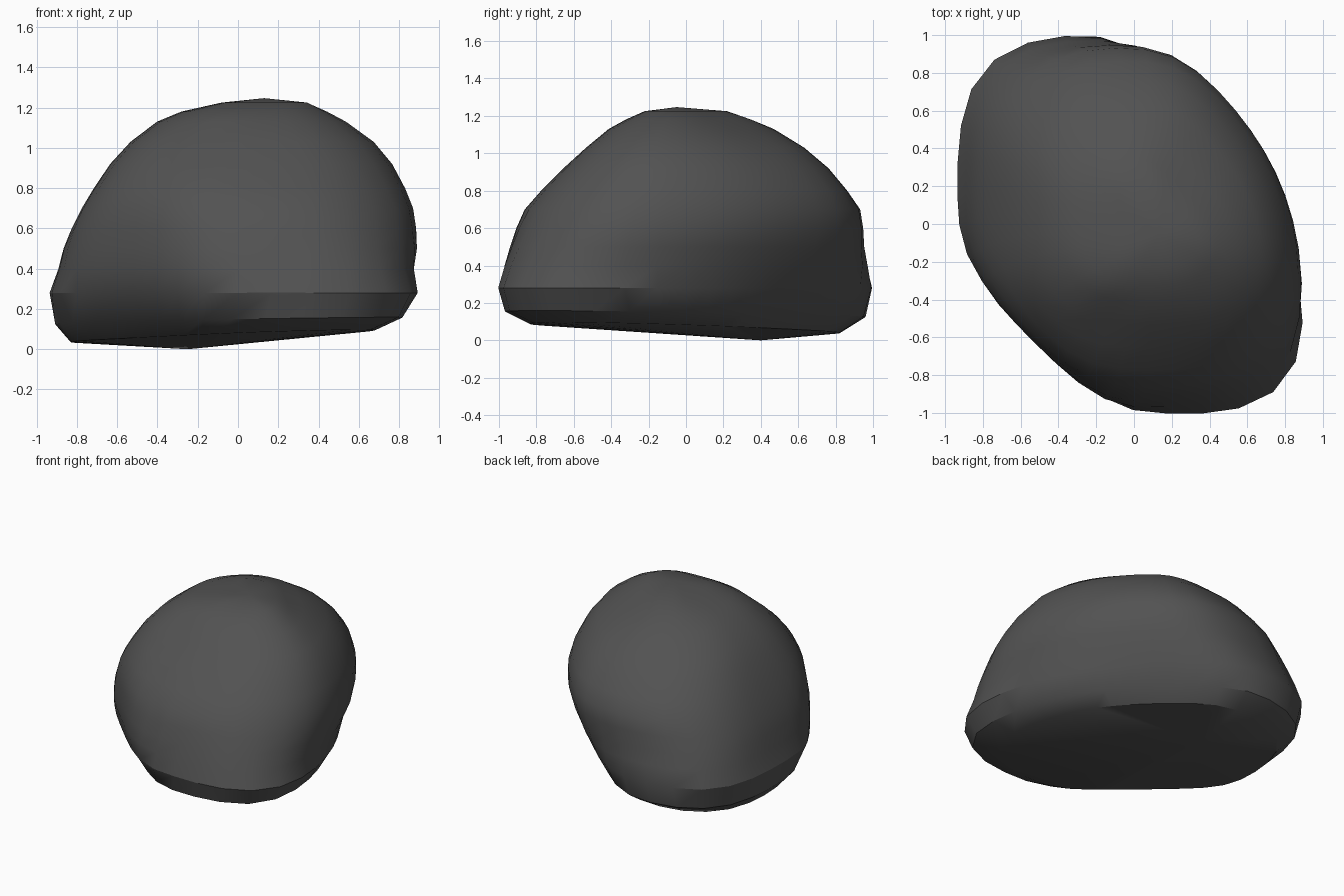
import bpy, bmesh, math
from mathutils import Vector

if "Cube" in bpy.data.objects:
    bpy.data.objects.remove(bpy.data.objects["Cube"])

# Each level: height, then the reach (-,+) along x, y, the right-back diagonal
# and the left-back diagonal
LEVELS = [(.065, -.83, .70, -.84, .83, -.60, .53, -.97, .98),
          (.14, -.905, .84, -.97, .97, -.70, .61, -1.15, 1.12),
          (.28, -.93, .92, -1.01, 1, -.79, .69, -1.19, 1.17),
          (.40, -.885, .90, -.985, .97, -.81, .75, -1.12, 1.13),
          (.50, -.86, .91, -.95, .95, -.81, .79, -1.07, 1.08),
          (.60, -.82, .905, -.91, .945, -.80, .82, -1.02, 1.02),
          (.70, -.77, .89, -.86, .93, -.785, .82, -.97, .96),
          (.80, -.71, .85, -.77, .86, -.74, .79, -.90, .88),
          (.92, -.63, .79, -.65, .76, -.66, .71, -.80, .77),
          (1.03, -.53, .70, -.53, .63, -.56, .60, -.69, .63),
          (1.13, -.40, .57, -.41, .47, -.42, .42, -.54, .45),
          (1.18, -.28, .48, -.32, .35, -.32, .31, -.44, .33),
          (1.225, -.08, .36, -.22, .22, -.18, .23, -.35, .21)]

D = math.sqrt(.5)
AXES = [Vector((1, 0)), Vector((0, 1)), Vector((D, D)), Vector((-D, D))]
SHOULDER = Vector((math.cos(math.pi / 8), math.sin(math.pi / 8)))
SIDES = 36
P = 10                                        # roundness of the cross-section

# Dents: centre, radius, depth (toe ledge, front crease, top crease)
DENTS = [((.2, -.92, .42), .17, .025), ((-.17, -.5, 1.0), .12, .03)]


def section(reach, angle, cut):
    """Point of a rounded octagon with its right shoulder cut back."""
    mid = Vector(((reach[0] + reach[1]) / 2, (reach[2] + reach[3]) / 2))
    d = Vector((math.cos(angle), math.sin(angle)))
    planes = []
    for i, axis in enumerate(AXES):
        c = mid.dot(axis)
        planes += [(-axis, c - reach[2 * i]), (axis, reach[2 * i + 1] - c)]
    planes.append((SHOULDER, cut * (planes[1][1] + planes[5][1])))
    total = sum(max(0, d.dot(axis) / h) ** P for axis, h in planes)
    return mid + d * 1.01 * total ** (-1 / P)


bm = bmesh.new()
rings = []
for i, (z, *reach) in enumerate(LEVELS):
    tilt = max(0, 1 - i / 2)                  # underside rises to the front right
    ring = []
    for k in range(SIDES):
        x, y = section(reach, 2 * math.pi * k / SIDES, .46 if i < 4 else .475)
        p = Vector((x, y, z + tilt * (.03 * x - .02 * y)))
        for c, r, depth in DENTS:
            d = (p - Vector(c)).length
            p += (Vector((0, 0, .4)) - p).normalized() * depth * math.exp(-(d / r) ** 2)
        ring.append(bm.verts.new(p))
    rings.append(ring)

# Skin between levels, then close top and underside
for a, b in zip(rings, rings[1:]):
    for k in range(SIDES):
        j = (k + 1) % SIDES
        bm.faces.new((a[k], a[j], b[j], b[k]))
top = bm.verts.new((.13, -.05, 1.247))
base = bm.verts.new((-.25, .4, 0))
for k in range(SIDES):
    j = (k + 1) % SIDES
    bm.faces.new((rings[-1][k], rings[-1][j], top))
    bm.faces.new((rings[0][j], rings[0][k], base))
bmesh.ops.recalc_face_normals(bm, faces=bm.faces)

mesh = bpy.data.meshes.new("boulder")
bm.to_mesh(mesh)
bm.free()
boulder = bpy.data.objects.new("boulder", mesh)
bpy.context.collection.objects.link(boulder)

# Dark stone colour
stone = bpy.data.materials.new("dark_stone")
stone.diffuse_color = (.085, .085, .085, 1)
stone.use_nodes = True
stone.node_tree.nodes["Principled BSDF"].inputs["Base Color"].default_value = stone.diffuse_color
mesh.materials.append(stone)

bpy.context.view_layer.objects.active = boulder
boulder.select_set(True)
bpy.ops.object.shade_smooth_by_angle(angle=math.radians(30))
